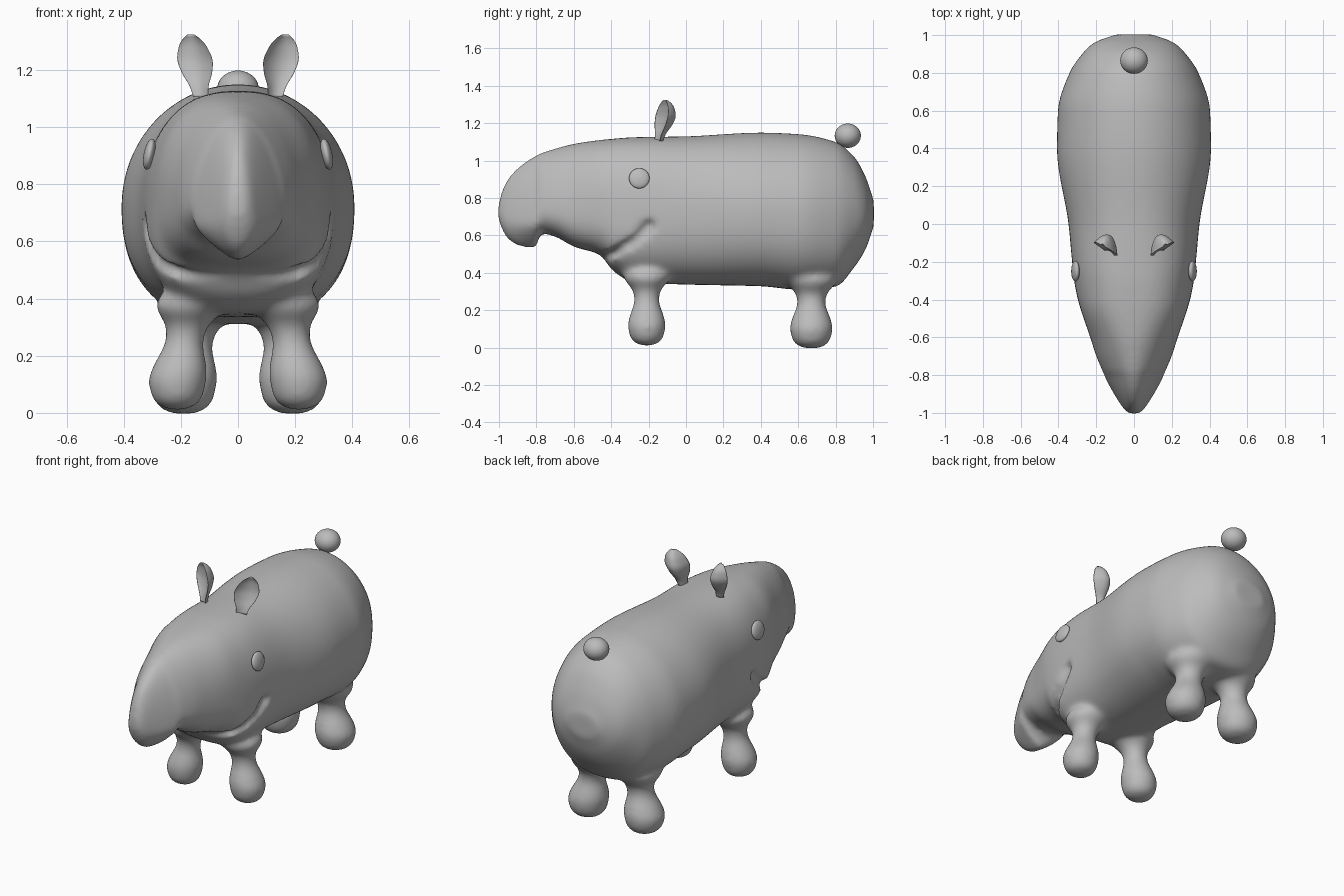
import bpy, bmesh, math
from mathutils import Vector, Matrix

default = bpy.data.objects.get("Cube")
if default:
    bpy.data.objects.remove(default)

# One plain grey for the whole animal
grey = bpy.data.materials.new("plain_grey")
grey.use_nodes = True
colour = (0.5, 0.5, 0.5, 1)
grey.diffuse_color = colour
grey.node_tree.nodes["Principled BSDF"].inputs["Base Color"].default_value = colour


def make_object(name, bm):
    bmesh.ops.recalc_face_normals(bm, faces=bm.faces)
    mesh = bpy.data.meshes.new(name)
    bm.to_mesh(mesh)
    bm.free()
    mesh.materials.append(grey)
    mesh.shade_smooth()
    obj = bpy.data.objects.new(name, mesh)
    bpy.context.scene.collection.objects.link(obj)
    return obj


def skin(bm, rings):
    """Bridge rings of points and close both ends."""
    loops = [[bm.verts.new(p) for p in ring] for ring in rings]
    n = len(loops[0])
    for a, b in zip(loops, loops[1:]):
        for i in range(n):
            j = (i + 1) % n
            bm.faces.new((a[i], a[j], b[j], b[i]))
    bm.faces.new(loops[0])
    bm.faces.new(loops[-1])


def ease(rows, y):
    """Monotone smooth interpolation of table rows keyed on their first value."""
    y = min(max(y, rows[0][0]), rows[-1][0])
    k = next(i for i in range(len(rows) - 1) if y <= rows[i + 1][0])

    def secant(i, c):
        i = min(max(i, 0), len(rows) - 2)
        return (rows[i + 1][c] - rows[i][c]) / (rows[i + 1][0] - rows[i][0])

    def slope(i, c):
        a, b = secant(i - 1, c), secant(i, c)
        return 2 * a * b / (a + b) if a * b > 0 else 0

    h = rows[k + 1][0] - rows[k][0]
    t = (y - rows[k][0]) / h
    s = t * t * (3 - 2 * t)
    return [rows[k][c] * (1 - s) + rows[k + 1][c] * s
            + h * t * (1 - t) * ((1 - t) * slope(k, c) - t * slope(k + 1, c))
            for c in range(1, len(rows[0]))]


# Body sections: y, top, bottom, half width, upper power, lower power
sections = [
    (-1.005, .76, .69, .025, 2, 2), (-.985, .84, .635, .05, 1.9, 2),
    (-.95, .91, .575, .075, 1.8, 1.6), (-.88, .98, .537, .118, 1.8, 1.35),
    (-.8, 1.03, .53, .16, 1.8, 1.25), (-.78, 1.04, .612, .167, 1.8, 2),
    (-.7, 1.065, .594, .2, 1.9, 2.4), (-.6, 1.09, .54, .232, 2.1, 2.7),
    (-.46, 1.11, .497, .28, 2.4, 2.9), (-.39, 1.117, .41, .3, 2.5, 2.6),
    (-.28, 1.125, .35, .32, 2.5, 2.5), (0, 1.13, .337, .347, 2.2, 2.4),
    (.4, 1.15, .328, .408, 2, 2.4), (.6, 1.142, .31, .403, 2, 2.4),
    (.8, 1.1, .325, .342, 2, 2.3), (.9, 1.02, .43, .275, 2, 2.2),
    (.96, .915, .525, .212, 2, 2), (1.003, .79, .645, .1, 2, 2)]

# Height of the widest point, as a share of each section
widest = [(-1, .3), (-.8, .26), (-.5, .38), (.2, .48), (1, .48)]


def section_ring(y, count=64):
    top, bottom, width, upper, lower = ease(sections, y)
    mid = bottom + (top - bottom) * ease(widest, y)[0]
    ring = []
    for i in range(count):
        a = math.tau * i / count
        c, s = math.cos(a), math.sin(a)
        power = 2 / (upper if s > 0 else lower)
        reach = top - mid if s > 0 else mid - bottom
        ring.append((math.copysign(width * abs(c) ** power, c), y,
                     mid + math.copysign(reach * abs(s) ** power, s)))
    return ring


body_bm = bmesh.new()
steps = 130
skin(body_bm, [section_ring(-1.004 * math.cos(math.pi * i / steps)) for i in range(steps + 1)])

# Bulbous legs leaning in under the body: height, radius
leg_profile = [(0, .03), (.01, .06), (.045, .09), (.11, .102), (.165, .09), (.205, .075),
               (.24, .067), (.275, .07), (.305, .083), (.34, .112), (.37, .125), (.43, .09)]
for y, x, size, lift in ((-.21, .213, 1, .012), (.67, .19, 1.13, -.003)):
    for side in (-1, 1):
        rings = []
        for i in range(41):
            z = .43 * i / 40
            r = ease(leg_profile, z)[0] * size
            lean = x - .06 * max(z - .1, 0) / .33
            rings.append([(side * lean + r * math.cos(math.tau * k / 32),
                           y + r * math.sin(math.tau * k / 32), z + lift) for k in range(32)])
        skin(body_bm, rings)
body = make_object("body", body_bm)

# Mouth groove cutter: beads along each cheek, meeting under the chin
mouth_path = [Vector(p) for p in ((.338, -.197, .652), (.328, -.26, .582), (.28, -.36, .52),
                                  (.16, -.44, .48), (0, -.465, .47))]
groove_bm = bmesh.new()
for k, (a, b) in enumerate(zip(mouth_path, mouth_path[1:])):
    for i in range(9):
        p = a.lerp(b, i / 8)
        radius = .044 - .006 * (k + i / 8)
        for side in (-1, 1):
            bmesh.ops.create_icosphere(groove_bm, subdivisions=2, radius=radius,
                                       matrix=Matrix.Translation((side * p.x, p.y, p.z)))
groove = make_object("mouth_cutter", groove_bm)
groove.hide_render = True


def add_remesh(obj, size):
    mod = obj.modifiers.new("fuse", "REMESH")
    mod.mode = "VOXEL"
    mod.voxel_size = size
    mod.use_smooth_shade = True


# Fuse the legs, cut the mouth, then soften every join
add_remesh(groove, .012)
add_remesh(body, .013)
cut = body.modifiers.new("mouth", "BOOLEAN")
cut.operation = "DIFFERENCE"
cut.object = groove
add_remesh(body, .0125)
soften = body.modifiers.new("soften", "SMOOTH")
soften.factor = .5
soften.iterations = 16
graph = bpy.context.evaluated_depsgraph_get()
fused = bpy.data.meshes.new_from_object(body.evaluated_get(graph))
body.modifiers.clear()
body.data = fused
fused.materials.clear()
fused.materials.append(grey)
fused.shade_smooth()
bpy.data.objects.remove(groove)


def ball(name, centre, scale, turn=0):
    bm = bmesh.new()
    bmesh.ops.create_uvsphere(bm, u_segments=32, v_segments=20, radius=1)
    matrix = (Matrix.Translation(centre) @ Matrix.Rotation(turn, 4, "Y")
              @ Matrix.Diagonal((*scale, 1)))
    bmesh.ops.transform(bm, matrix=matrix, verts=bm.verts)
    return make_object(name, bm)


# Round tail
ball("tail", (0, .865, 1.133), (.073, .07, .065))

# Flat round eyes and thick leaf-shaped ears with a hollow front: height share, half width
ear_profile = [(0, .03), (.15, .036), (.4, .061), (.58, .07), (.8, .056), (.93, .034), (1, .012)]
for side, label in ((1, "left"), (-1, "right")):
    ball(label + "_eye", (side * .31, -.25, .905), (.02, .055, .055), -side * .2)
    bm = bmesh.new()
    across = Vector((side * .88, .47, 0))
    back = Vector((-side * .3, .9, 0))
    rings = []
    for i in range(25):
        t = i / 24
        half = ease(ear_profile, t)[0]
        spine = Vector((side * (.13 + .035 * t), -.155 + .04 * t, 1.105 + .22 * t))
        ring = []
        for k in range(24):
            v = math.cos(math.tau * k / 24)
            depth = 1.15 if k < 12 else .4
            ring.append(spine + across * half * v + back * half * depth * (1 - v * v))
        rings.append(ring)
    skin(bm, rings)
    make_object(label + "_ear", bm)
